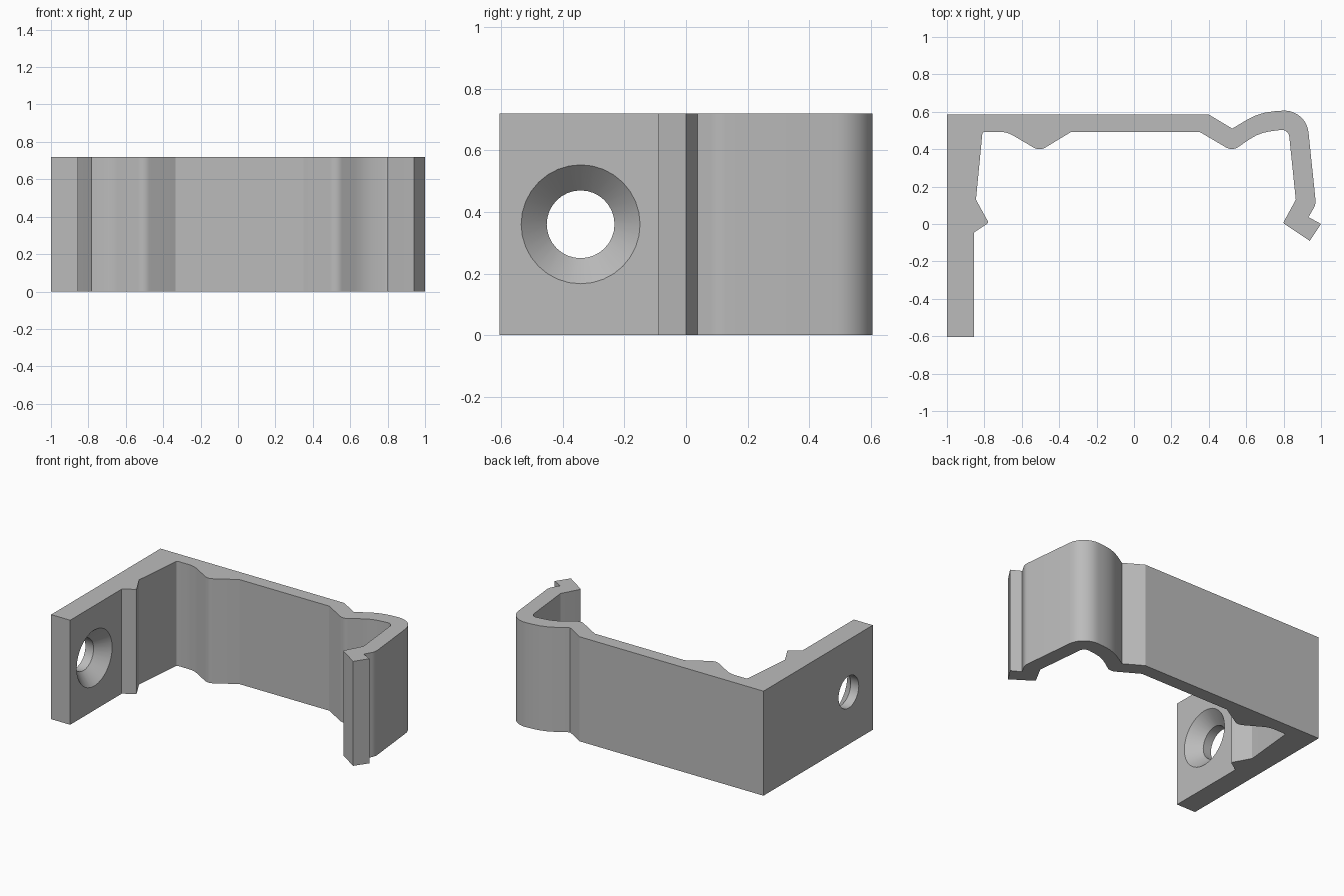
import bpy
import bmesh
import math
from mathutils import Vector, Matrix

HEIGHT = 0.72

cube = bpy.data.objects.get("Cube")
if cube:
    bpy.data.objects.remove(cube, do_unlink=True)

grey = bpy.data.materials.new("plain grey")
grey.use_nodes = True
grey.diffuse_color = (0.5, 0.5, 0.5, 1)
grey.node_tree.nodes["Principled BSDF"].inputs["Base Color"].default_value = (0.5, 0.5, 0.5, 1)


def rounded(corners):
    """Turn (x, y, radius) corners into an outline with filleted corners."""
    points = []
    for i, (x, y, r) in enumerate(corners):
        p = Vector((x, y))
        if r == 0:
            points.append(p)
            continue
        a = (Vector(corners[i - 1][:2]) - p).normalized()
        b = (Vector(corners[(i + 1) % len(corners)][:2]) - p).normalized()
        half = a.angle(b) / 2
        centre = p + (a + b).normalized() * r / math.sin(half)
        start = p + a * r / math.tan(half) - centre
        end = p + b * r / math.tan(half) - centre
        sweep = math.atan2(start.cross(end), start.dot(end))
        steps = max(3, math.ceil(abs(sweep) / math.radians(9)))
        for k in range(steps + 1):
            points.append(centre + Matrix.Rotation(sweep * k / steps, 2) @ start)
    return points


def make_object(name, bm):
    bmesh.ops.recalc_face_normals(bm, faces=bm.faces)
    mesh = bpy.data.meshes.new(name)
    bm.to_mesh(mesh)
    bm.free()
    obj = bpy.data.objects.new(name, mesh)
    bpy.context.collection.objects.link(obj)
    mesh.materials.append(grey)
    return obj


# Bracket outline seen from above: outer side, catch, inner side, mounting plate
outer = [(-1, 0.585, 0), (0.40, 0.585, 0), (0.525, 0.51, 0),
         (0.67, 0.597, 0.33), (0.92, 0.615, 0.13), (0.973, 0.105, 0.08)]
catch = [(0.933, 0.037, 0), (1, 0, 0), (0.94, -0.09, 0),
         (0.797, 0.005, 0.01), (0.865, 0.13, 0)]
inner = [(0.826, 0.508, 0.04), (0.67, 0.488, 0.25), (0.525, 0.39, 0.06),
         (0.35, 0.493, 0), (-0.335, 0.493, 0), (-0.505, 0.39, 0.06),
         (-0.68, 0.493, 0.15), (-0.81, 0.493, 0.015)]
plate = [(-0.845, 0.13, 0), (-0.777, 0.007, 0.01), (-0.855, -0.045, 0),
         (-0.855, -0.605, 0), (-1, -0.605, 0)]

bm = bmesh.new()
face = bm.faces.new([bm.verts.new((*p, 0)) for p in rounded(outer + catch + inner + plate)])
top = bmesh.ops.extrude_face_region(bm, geom=[face])["geom"]
bmesh.ops.translate(bm, vec=(0, 0, HEIGHT),
                    verts=[v for v in top if isinstance(v, bmesh.types.BMVert)])
clip = make_object("clip_bracket", bm)

# Countersunk screw hole, as (x, radius) rings around the x axis
sections = [(-1.1, 0.11), (-0.938, 0.11), (-0.855, 0.193), (-0.8, 0.193)]
SIDES = 32
bm = bmesh.new()
rings = []
for x, r in sections:
    rings.append([bm.verts.new((x, -0.342 + r * math.cos(math.tau * k / SIDES),
                                HEIGHT / 2 + r * math.sin(math.tau * k / SIDES)))
                  for k in range(SIDES)])
for lower, upper in zip(rings, rings[1:]):
    for k in range(SIDES):
        n = (k + 1) % SIDES
        bm.faces.new((lower[k], lower[n], upper[n], upper[k]))
bm.faces.new(rings[0])
bm.faces.new(rings[-1])
cutter = make_object("screw_hole_cutter", bm)
cutter.hide_render = True

cut = clip.modifiers.new("screw hole", 'BOOLEAN')
cut.operation = 'DIFFERENCE'
cut.solver = 'EXACT'
cut.object = cutter
bpy.ops.object.select_all(action='DESELECT')
clip.select_set(True)
bpy.context.view_layer.objects.active = clip
bpy.ops.object.modifier_apply(modifier=cut.name)
bpy.data.objects.remove(cutter, do_unlink=True)

bpy.ops.object.shade_smooth_by_angle(angle=math.radians(25))
